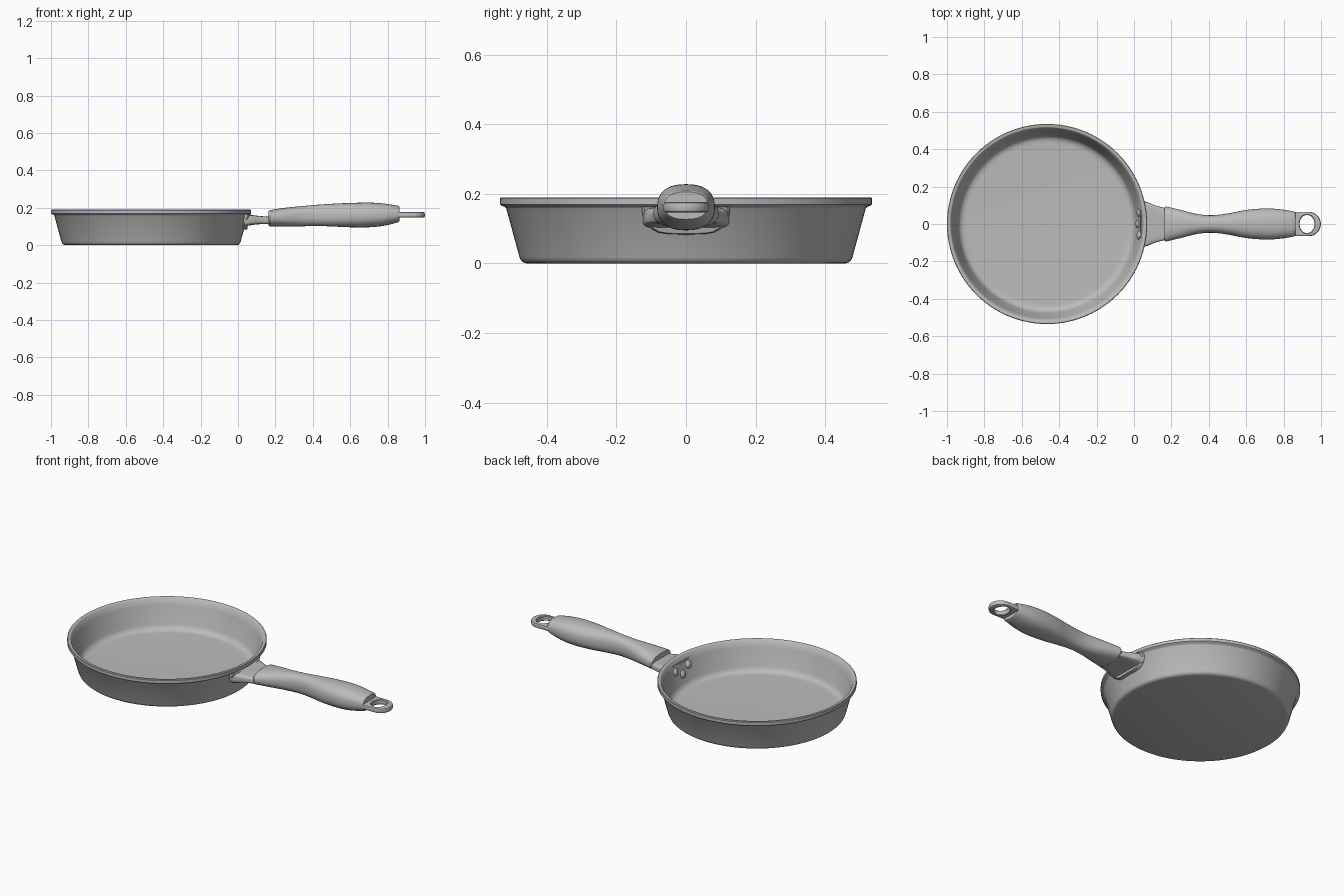
import bpy, bmesh, math
from math import sin, cos, pi

cube = bpy.data.objects.get("Cube")
if cube:
    bpy.data.objects.remove(cube, do_unlink=True)

# Single grey material
GREY = (0.5, 0.5, 0.5, 1.0)
mat = bpy.data.materials.new("pan grey")
mat.use_nodes = True
mat.diffuse_color = GREY
bsdf = mat.node_tree.nodes["Principled BSDF"]
bsdf.inputs["Base Color"].default_value = GREY
bsdf.inputs["Roughness"].default_value = 0.5

CX = -0.465  # centre of the pan


def finish(name, bm, angle=35):
    """Clean the mesh, make the object and shade it."""
    bmesh.ops.remove_doubles(bm, verts=bm.verts, dist=1e-5)
    bmesh.ops.recalc_face_normals(bm, faces=bm.faces)
    me = bpy.data.meshes.new(name)
    bm.to_mesh(me)
    bm.free()
    me.materials.append(mat)
    ob = bpy.data.objects.new(name, me)
    bpy.context.collection.objects.link(ob)
    bpy.ops.object.select_all(action='DESELECT')
    ob.select_set(True)
    bpy.context.view_layer.objects.active = ob
    bpy.ops.object.shade_smooth_by_angle(angle=math.radians(angle))
    return ob


def skin(name, rings, caps=True, angle=35):
    """Bridge closed rings of points, with optional end caps."""
    bm = bmesh.new()
    vs = [[bm.verts.new(p) for p in r] for r in rings]
    n = len(vs[0])
    for a, b in zip(vs, vs[1:]):
        for i in range(n):
            j = (i + 1) % n
            bm.faces.new((a[i], a[j], b[j], b[i]))
    if caps:
        bm.faces.new(vs[0])
        bm.faces.new(vs[-1])
    return finish(name, bm, angle)


def spline(st, steps):
    """Catmull-Rom interpolation of the station tuples."""
    out = []
    for i in range(len(st) - 1):
        p0, p1 = st[max(i - 1, 0)], st[i]
        p2, p3 = st[i + 1], st[min(i + 2, len(st) - 1)]
        for k in range(steps):
            t = k / steps
            out.append(tuple(
                0.5 * (2*b + (c - a)*t + (2*a - 5*b + 4*c - d)*t*t + (3*b - a - 3*c + d)*t**3)
                for a, b, c, d in zip(p0, p1, p2, p3)))
    return out + [st[-1]]


def section(x, hw, lo, hi, power, n=40):
    """Superellipse across the x axis."""
    e, ring = 2 / power, []
    for i in range(n):
        a = 2 * pi * i / n
        c, s = cos(a), sin(a)
        ring.append((x, hw * math.copysign(abs(c)**e, c),
                     (lo + hi) / 2 + (hi - lo) / 2 * math.copysign(abs(s)**e, s)))
    return ring


# Pan body: turned profile, outside up, over the rim, down the inside
profile = [(0, 0), (0.458, 0), (0.468, 0.003), (0.475, 0.009), (0.479, 0.018),
           (0.517, 0.158), (0.521, 0.163), (0.531, 0.166), (0.535, 0.170),
           (0.535, 0.187), (0.532, 0.190), (0.519, 0.190), (0.515, 0.187),
           (0.503, 0.150), (0.476, 0.050), (0.470, 0.037), (0.460, 0.026),
           (0.445, 0.021), (0.430, 0.020), (0, 0.020)]
SEG = 96
bm = bmesh.new()
cols = [[bm.verts.new((CX + r * cos(2*pi*i/SEG), r * sin(2*pi*i/SEG), z)) for r, z in profile]
        for i in range(SEG)]
for i in range(SEG):
    a, b = cols[i], cols[(i + 1) % SEG]
    for k in range(len(profile) - 1):
        bm.faces.new((a[k], b[k], b[k + 1], a[k + 1]))
finish("pan_body", bm, 40)


# Mounting flange: rounded plate wrapped around the outer wall
def wall(y, z, off):
    r = 0.479 + (z - 0.018) * 0.27 + off
    return (CX + math.sqrt(r*r - y*y), y, z)


outline = [(0.124, 0.164), (0.127, 0.155), (0.125, 0.140), (0.117, 0.120), (0.100, 0.100),
           (0.080, 0.089), (0.055, 0.085), (0.025, 0.084)]
outline += [(-y, z) for y, z in reversed(outline)]
outline += [(y, 0.164) for y in (-0.08, -0.04, 0, 0.04, 0.08)]
rings = []
for off, scale in ((-0.008, 1), (0.014, 1), (0.020, 0.95)):
    rings.append([wall(y * scale, 0.13 + (z - 0.13) * scale, off) for y, z in outline])
skin("handle_flange", rings)

# Bracket arm narrowing from flange to handle
arm = spline([(0.035, 0.124, 0.100, 0.163), (0.075, 0.116, 0.108, 0.161),
              (0.110, 0.101, 0.112, 0.157), (0.160, 0.087, 0.113, 0.153),
              (0.200, 0.080, 0.115, 0.153)], 4)
skin("bracket_arm", [section(*s, 5) for s in arm])

# Contoured grip
grip = spline([(0.170, 0.094, 0.101, 0.187), (0.250, 0.075, 0.100, 0.200),
               (0.340, 0.053, 0.101, 0.209), (0.420, 0.047, 0.103, 0.216),
               (0.510, 0.058, 0.100, 0.222), (0.600, 0.075, 0.096, 0.226),
               (0.700, 0.083, 0.096, 0.228), (0.780, 0.079, 0.104, 0.223),
               (0.855, 0.067, 0.122, 0.211)], 5)
rings = [section(0.162, 0.089, 0.106, 0.182, 2.4)]
rings += [section(*s, 2.4) for s in grip]
rings += [section(0.863, 0.062, 0.127, 0.206, 2.4)]
skin("grip", rings)

# Hanging loop: tongue with a round end and a hole, rounded edges
RX, RO, HZ, N = 0.934, 0.065, 0.015, 48


def loop_outer(inset):
    pts = [(RX + (RO - inset) * cos(a), (RO - inset) * sin(a))
           for a in (-pi/2 + pi * i / (N//2) for i in range(N//2 + 1))]
    rest = N - len(pts)
    w = RO - inset
    # straight sides back into the grip
    left = [(0.80, w - 2 * w * i / (rest - 1)) for i in range(rest)]
    return pts + left


def loop_hole(grow):
    pts = []
    for i in range(N):
        a = -pi/2 + 2 * pi * i / N
        pts.append((0.925 + (0.040 + grow) * cos(a), (0.048 + grow) * sin(a)))
    return pts


rings = []
for inset, z in ((0.007, HZ), (0.002, HZ - 0.003), (0, HZ - 0.008),
                 (0, 0.008 - HZ), (0.002, 0.003 - HZ), (0.007, -HZ)):
    rings.append([(x, y, 0.162 + z) for x, y in loop_outer(inset)])
for grow, z in ((0.004, -HZ), (0, 0.004 - HZ), (0, HZ - 0.004), (0.004, HZ)):
    rings.append([(x, y, 0.162 + z) for x, y in loop_hole(grow)])
rings.append(rings[0])
skin("hanging_loop", rings, caps=False)

# Three domed rivets on the inner wall
for k, (y, z) in enumerate(((-0.060, 0.128), (0, 0.095), (0.060, 0.128))):
    r = 0.476 + (z - 0.05) * 0.27
    bm = bmesh.new()
    bmesh.ops.create_uvsphere(bm, u_segments=20, v_segments=12, radius=1)
    for v in bm.verts:
        v.co = (v.co.x * 0.014, v.co.y * 0.023, v.co.z * 0.023)
    rivet = finish(f"rivet_{k + 1}", bm)
    ang = math.asin(y / r)
    rivet.location = (CX + r * cos(ang), y, z)
    rivet.rotation_euler = (0, math.atan(0.27), ang)
